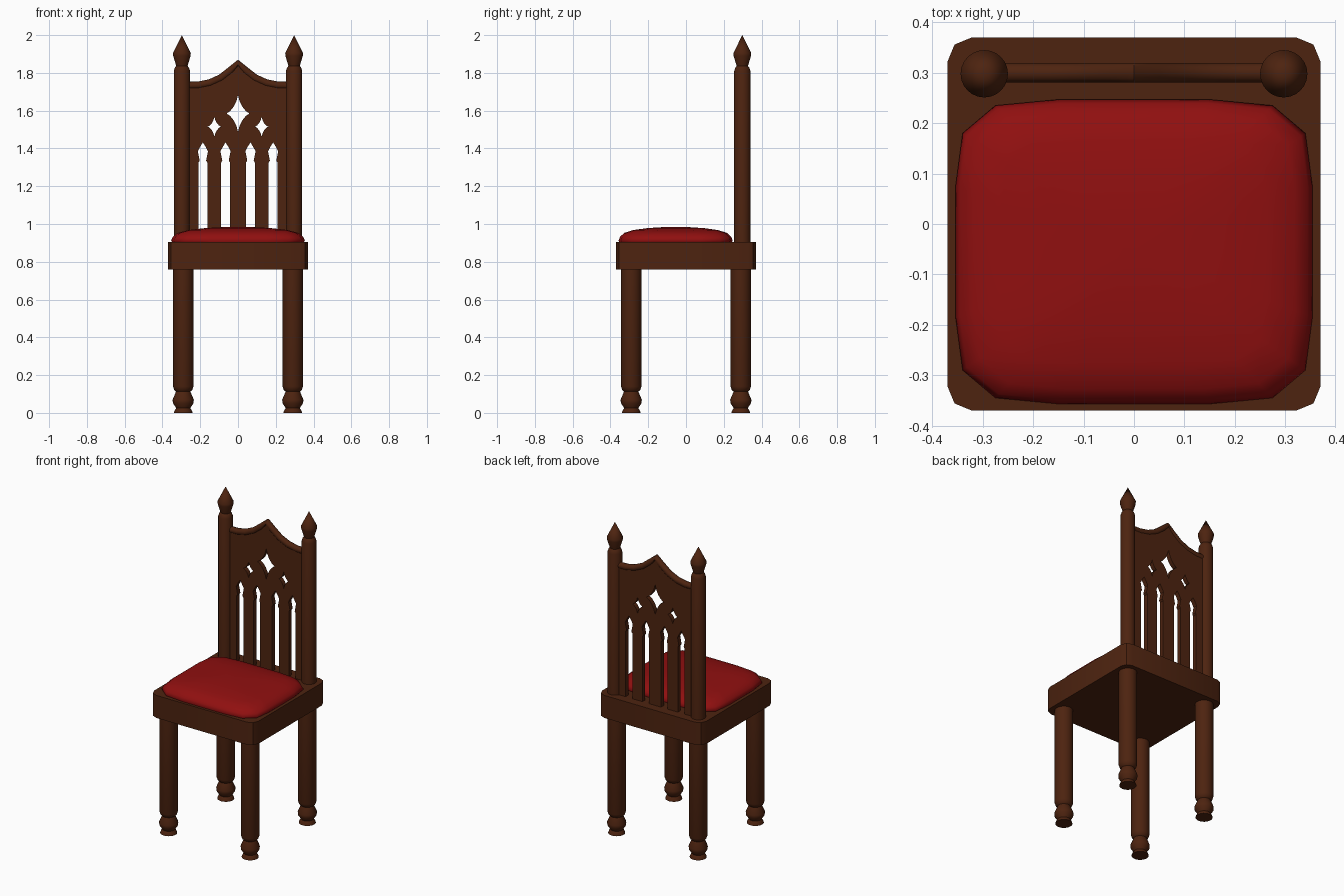
import bpy, bmesh
from math import cos, sin, pi, radians

cube = bpy.data.objects.get("Cube")
if cube:
    bpy.data.objects.remove(cube)


def material(name, rgb):
    m = bpy.data.materials.new(name)
    m.use_nodes = True
    m.diffuse_color = (*rgb, 1)
    m.node_tree.nodes["Principled BSDF"].inputs["Base Color"].default_value = (*rgb, 1)
    return m


WOOD = material("dark wood", (0.075, 0.017, 0.005))
RED = material("red fabric", (0.28, 0.005, 0.005))


def finish(obj, mat, angle=None):
    obj.data.materials.clear()
    obj.data.materials.append(mat)
    if angle:
        bpy.ops.object.select_all(action="DESELECT")
        obj.select_set(True)
        bpy.context.view_layer.objects.active = obj
        bpy.ops.object.shade_smooth_by_angle(angle=radians(angle))
    return obj


def add(name, data):
    obj = bpy.data.objects.new(name, data)
    bpy.context.collection.objects.link(obj)
    return obj


def loft(name, rings, mat, angle):
    """Skin a stack of equal rings and cap both ends."""
    bm = bmesh.new()
    loops = [[bm.verts.new(p) for p in ring] for ring in rings]
    n = len(loops[0])
    for a, b in zip(loops, loops[1:]):
        for i in range(n):
            j = (i + 1) % n
            bm.faces.new((a[i], a[j], b[j], b[i]))
    bm.faces.new(loops[0][::-1])
    bm.faces.new(loops[-1])
    bmesh.ops.remove_doubles(bm, verts=bm.verts, dist=0.0005)
    bmesh.ops.recalc_face_normals(bm, faces=bm.faces)
    me = bpy.data.meshes.new(name)
    bm.to_mesh(me)
    bm.free()
    return finish(add(name, me), mat, angle)


def lathe(name, profile, x, y, sides=24):
    turns = [2 * pi * i / sides for i in range(sides)]
    rings = [[(x + r * cos(t), y + r * sin(t), z) for t in turns] for r, z in profile]
    return loft(name, rings, WOOD, 35)


# Turned legs
LEG = [(0.05, 0), (0.046, 0.012), (0.037, 0.025), (0.055, 0.052), (0.056, 0.07),
       (0.038, 0.113), (0.048, 0.122), (0.054, 0.14), (0.054, 0.78)]
for side, sx in (("left", 1), ("right", -1)):
    for end, sy in (("front", -1), ("back", 1)):
        lathe(f"{end}_{side}_leg", LEG, sx * 0.29, sy * 0.29)

# Back posts with pointed finials
POST = [(0.043, 0.88), (0.043, 1.81), (0.037, 1.828), (0.03, 1.837),
        (0.046, 1.89), (0.047, 1.905), (0.0001, 2.0)]
for side, sx in (("left", 1), ("right", -1)):
    lathe(f"{side}_back_post", POST, sx * 0.297, 0.298)

# Seat frame with rounded corners
bm = bmesh.new()
bmesh.ops.create_cube(bm, size=1)
bmesh.ops.scale(bm, vec=(0.74, 0.74, 0.145), verts=bm.verts)
bmesh.ops.translate(bm, vec=(0, 0, 0.8325), verts=bm.verts)
upright = [e for e in bm.edges if abs(e.verts[0].co.z - e.verts[1].co.z) > 0.1]
bmesh.ops.bevel(bm, geom=upright, offset=0.048, segments=2, profile=0.5, affect="EDGES")
me = bpy.data.meshes.new("seat_frame")
bm.to_mesh(me)
bm.free()
finish(add("seat_frame", me), WOOD, 30)

# Domed cushion: one quarter outline mirrored around, shrinking upwards
QUARTER = [(0.354, 0.13), (0.34, 0.235), (0.275, 0.29), (0.15, 0.302)]
outline = (QUARTER + [(-x, y) for x, y in QUARTER[::-1]]
           + [(-x, -y) for x, y in QUARTER] + [(x, -y) for x, y in QUARTER[::-1]])
DOME = [(0.97, 0.895), (1, 0.912), (0.975, 0.932), (0.9, 0.953),
        (0.74, 0.968), (0.5, 0.978), (0.25, 0.983), (0.0001, 0.984)]
loft("seat_cushion", [[(x * s, y * s - 0.055, z) for x, y in outline] for s, z in DOME], RED, 60)


def to_mesh(obj, mat, angle):
    bpy.ops.object.select_all(action="DESELECT")
    obj.select_set(True)
    bpy.context.view_layer.objects.active = obj
    bpy.ops.object.convert(target="MESH")
    return finish(bpy.context.view_layer.objects.active, mat, angle)


def spline(curve, pts, closed):
    s = curve.splines.new("POLY")
    s.points.add(len(pts) - 1)
    for p, co in zip(s.points, pts):
        p.co = (co[0], co[1], 0, 1)
    s.use_cyclic_u = closed


# Crest line sweeping up to a central point
HALF = [(0.27, 1.733), (0.21, 1.734), (0.15, 1.746), (0.09, 1.773), (0.04, 1.812), (0, 1.85)]
crest = HALF + [(-x, z) for x, z in HALF[-2::-1]]

# Pierced back panel
panel = bpy.data.curves.new("back_panel", "CURVE")
panel.dimensions = "2D"
panel.fill_mode = "BOTH"
panel.extrude = 0.014
spline(panel, crest + [(-0.27, 0.86), (0.27, 0.86)], True)

# Lancet openings
LANCET = [(0.024, 0.885), (0.024, 1.325), (0.017, 1.335), (0.027, 1.385), (0.015, 1.408)]
for cx in (-0.186, -0.066, 0.066, 0.186):
    pts = LANCET + [(0, 1.432)] + [(-x, z) for x, z in LANCET[::-1]]
    spline(panel, [(cx + x, z) for x, z in pts], True)

# Four-pointed star openings
for cx, cz, w, h in ((0, 1.585, 0.064, 0.103), (-0.125, 1.515, 0.036, 0.056), (0.125, 1.515, 0.036, 0.056)):
    ts = [2 * pi * i / 24 for i in range(24)]
    spline(panel, [(cx + w * cos(t) ** 3, cz + h * sin(t) ** 3) for t in ts], True)

obj = add("back_panel", panel)
obj.rotation_euler.x = pi / 2
obj.location.y = 0.3
to_mesh(obj, WOOD, 20)

# Rounded rail following the crest
rail = bpy.data.curves.new("crest_rail", "CURVE")
rail.dimensions = "3D"
rail.bevel_depth = 0.02
rail.bevel_resolution = 3
spline(rail, crest, False)
obj = add("crest_rail", rail)
obj.rotation_euler.x = pi / 2
obj.location.y = 0.3
to_mesh(obj, WOOD, 40)
